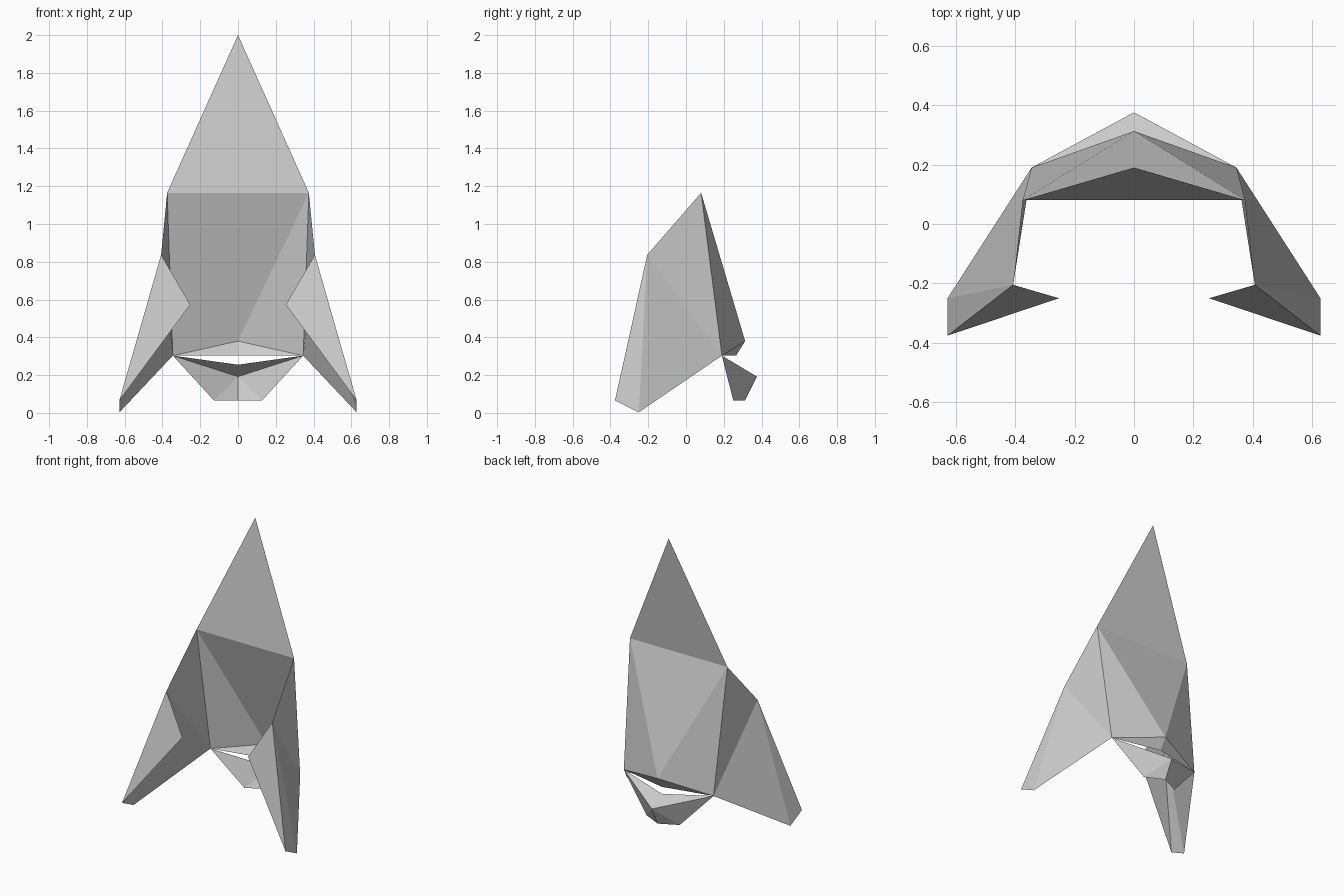
import bpy
import bmesh
from mathutils import Vector

if "Cube" in bpy.data.objects:
    bpy.data.objects.remove(bpy.data.objects["Cube"])

# Shared corner points of the right half (x >= 0)
P = {name: Vector(co) for name, co in {
    "peak": (0, 0.19, 2.0),
    "brow_mid": (0, 0.08, 1.165),
    "brow": (0.375, 0.08, 1.165),
    "hinge": (0.345, 0.19, 0.303),      # where side, back and jaw meet
    "nape": (0, 0.313, 0.38),
    "lip_in": (0, 0.265, 0.303),
    "temple": (0.407, -0.205, 0.837),
    "cheek_in": (0.253, -0.25, 0.573),
    "tip_front": (0.628, -0.376, 0.066),
    "tip_back": (0.628, -0.25, 0.003),
    "jaw_lip_in": (0, 0.265, 0.255),
    "jaw_edge": (0, 0.376, 0.192),
    "jaw_base": (0, 0.313, 0.066),
    "jaw_side": (0.127, 0.25, 0.066),
}.items()}


def panel(name, faces, inside):
    """Mirrored sheet of flat faces, turned to face away from 'inside'."""
    bm = bmesh.new()
    verts = {}
    for face in faces:
        keys = face.split()
        for k in keys:
            if k not in verts:
                verts[k] = bm.verts.new(P[k])
        f = bm.faces.new([verts[k] for k in keys])
        f.normal_update()
        if f.normal.dot(f.calc_center_median() - Vector(inside)) < 0:
            f.normal_flip()
    mesh = bpy.data.meshes.new(name)
    bm.to_mesh(mesh)
    bm.free()
    obj = bpy.data.objects.new(name, mesh)
    bpy.context.collection.objects.link(obj)
    mod = obj.modifiers.new("Mirror", 'MIRROR')
    mod.use_axis[0] = True
    mod.use_clip = True
    return obj


# Tall pointed crest
panel("crest", ["peak brow_mid brow"], (0, 1, 1))
# Sloping back wall
panel("back_wall", ["brow_mid brow nape", "brow hinge nape"], (0, -0.2, 0.6))
# Upper lip folded under the back wall
panel("upper_lip", ["hinge nape lip_in"], (0, 0.2, 0.8))
# Side wings reaching forward and down
panel("side_wing", ["brow temple hinge", "temple tip_back hinge",
                    "temple tip_front tip_back"], (0, 0, 0.6))
# Pointed cheek plates at the front
panel("cheek_plate", ["temple cheek_in tip_front"], (0.4, 0.3, 0.4))
# Hanging jaw: lip on top, shell behind
panel("jaw", ["hinge jaw_lip_in jaw_edge", "hinge jaw_edge jaw_side",
              "jaw_edge jaw_base jaw_side"], (0, 0.2, 0.15))
